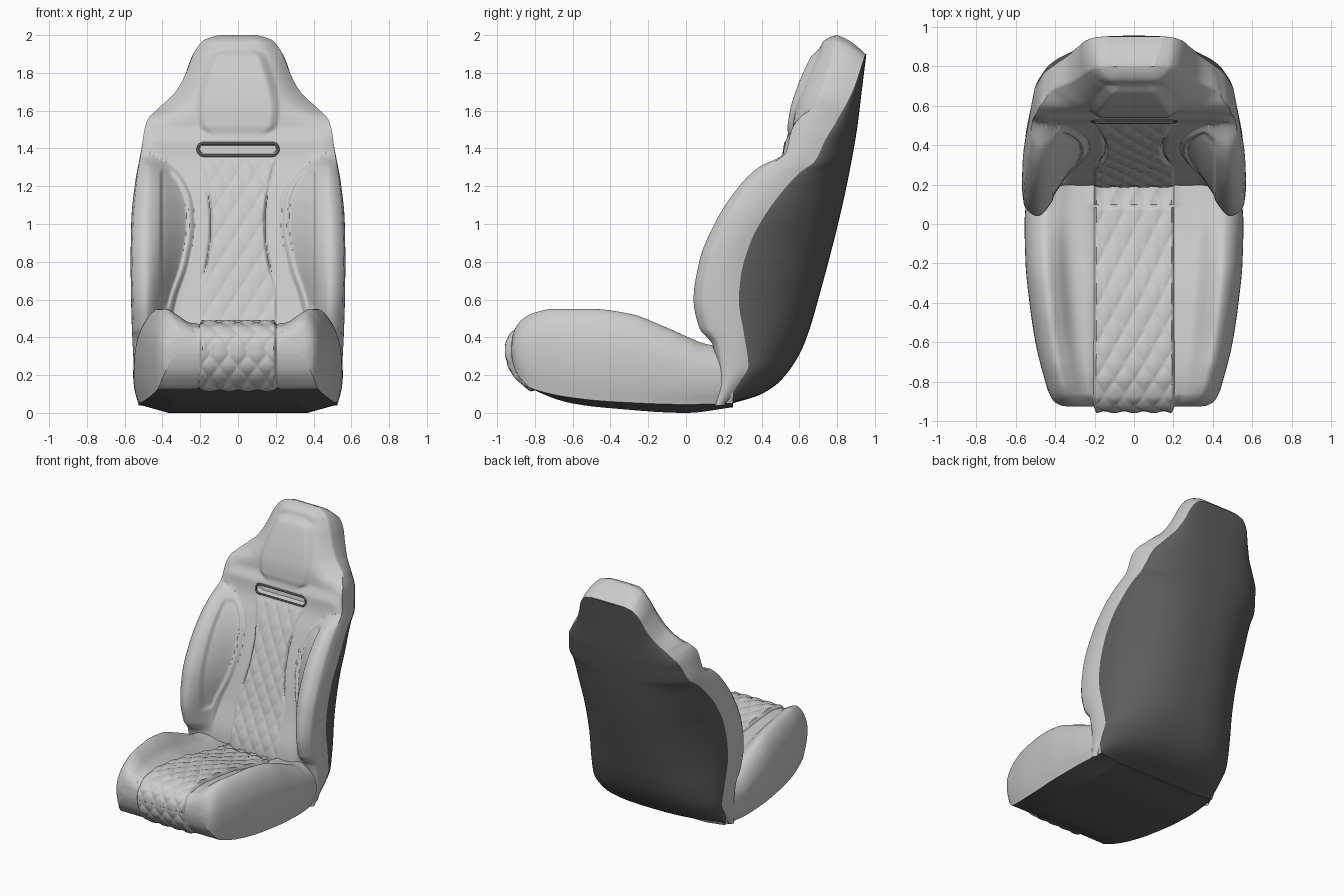
import bpy, bmesh, math
from mathutils import Vector

if "Cube" in bpy.data.objects:
    bpy.data.objects.remove(bpy.data.objects["Cube"])


def curve(*pts):
    """Smooth 1D function through (position, value) pairs."""
    pts = sorted(pts)
    n = len(pts)
    sec = [(pts[i+1][1]-pts[i][1])/(pts[i+1][0]-pts[i][0]) for i in range(n-1)]
    m = [sec[0]] + [0 if a*b <= 0 else 2*a*b/(a+b) for a, b in zip(sec, sec[1:])] + [sec[-1]]

    def f(x):
        x = min(max(x, pts[0][0]), pts[-1][0])
        i = max(j for j in range(n-1) if j == 0 or pts[j][0] <= x)
        h = pts[i+1][0]-pts[i][0]
        t = (x-pts[i][0])/h
        return ((2*t**3-3*t*t+1)*pts[i][1] + (t**3-2*t*t+t)*h*m[i]
                + (3*t*t-2*t**3)*pts[i+1][1] + (t**3-t*t)*h*m[i+1])
    return f


def smooth(a, b, x):
    t = min(max((x-a)/(b-a), 0), 1)
    return t*t*(3-2*t)


def groove(d, width=.008):
    return math.exp(-(d/width)**2)


def quilt(x, s):
    return abs(math.sin(math.pi*(x/.1+s/.16))*math.sin(math.pi*(x/.1-s/.16)))**.5


def surface(name, grids, mat=None, angle=50):
    """Mesh from one or more grids of points, welded where they meet."""
    bm = bmesh.new()
    for rows in grids:
        vs = [[bm.verts.new(p) for p in r] for r in rows]
        for a, b in zip(vs, vs[1:]):
            for i in range(len(a)-1):
                bm.faces.new((a[i], a[i+1], b[i+1], b[i]))
    bmesh.ops.remove_doubles(bm, verts=bm.verts, dist=.0002)
    bmesh.ops.recalc_face_normals(bm, faces=bm.faces)
    me = bpy.data.meshes.new(name)
    bm.to_mesh(me)
    bm.free()
    ob = bpy.data.objects.new(name, me)
    bpy.context.collection.objects.link(ob)
    if mat:
        me.materials.append(mat)
    bpy.ops.object.select_all(action='DESELECT')
    ob.select_set(True)
    bpy.context.view_layer.objects.active = ob
    bpy.ops.object.shade_smooth_by_angle(angle=math.radians(angle))
    return ob


dark = bpy.data.materials.new("dark_shell")
dark.diffuse_color = (.11, .11, .11, 1)
dark.use_nodes = True
dark.node_tree.nodes["Principled BSDF"].inputs["Base Color"].default_value = dark.diffuse_color

# Backrest curves over height: widths, then depths of centre, bolster, edge, seam, back
W = curve((.04, .52), (.2, .54), (.6, .555), (.8, .56), (1, .555), (1.2, .54), (1.4, .51), (1.5, .495),
          (1.55, .48), (1.6, .435), (1.7, .33), (1.8, .275), (1.9, .235), (1.97, .185), (1.99, .14), (2, .10))
WS = curve((.04, .51), (.2, .535), (.6, .555), (1, .553), (1.2, .53), (1.4, .485), (1.5, .46),
           (1.6, .40), (1.7, .325), (1.8, .28), (1.9, .25), (1.98, .2), (2, .15))
YC = curve((.04, .18), (.35, .2), (.6, .27), (.9, .35), (1.2, .45), (1.36, .515), (1.5, .535), (1.6, .55),
           (1.7, .58), (1.8, .62), (1.9, .67), (1.96, .715), (1.99, .765), (2, .8))
YB = curve((.04, .15), (.2, .17), (.36, .14), (.45, .07), (.6, .04), (.8, .07), (1, .15), (1.2, .28),
           (1.3, .38), (1.37, .51), (1.5, .535))
YE = curve((.04, .16), (.2, .19), (.36, .17), (.45, .12), (.6, .09), (.8, .12), (1, .2), (1.2, .33),
           (1.3, .43), (1.38, .53), (1.5, .56), (1.57, .61), (1.62, .68), (1.72, .72), (1.85, .76), (2, .8))
YS = curve((.04, .2), (.16, .28), (.25, .33), (.4, .31), (.6, .28), (.72, .29), (.9, .34), (1.05, .42),
           (1.16, .5), (1.27, .6), (1.33, .68), (1.45, .74), (1.55, .8), (1.7, .88), (1.9, .95))
YK = curve((.04, .2), (.06, .28), (.1, .4), (.17, .5), (.31, .6), (.43, .65), (.6, .7), (.98, .8),
           (1.2, .85), (1.5, .905), (1.7, .93), (1.9, .955))
ZS = curve((0, 0), (1.4, 1.4), (1.6, 1.56), (1.8, 1.75), (2, 1.9))
XI = curve((.3, .38), (.5, .36), (.6, .34), (.8, .275), (1, .245), (1.1, .25), (1.2, .28), (1.3, .36), (1.38, .5))
HEAD = curve((1.45, .1), (1.52, .19), (1.6, .2), (1.88, .13), (1.93, .08))


def front(x, z, slot=True):
    w, ax = W(z), abs(x)
    xi = XI(z)
    y = YC(z)
    # raised head pad
    pad = (1-smooth(HEAD(z)-.03, HEAD(z)+.03, ax))*smooth(1.43, 1.52, z)*(1-smooth(1.88, 1.95, z))
    y += .028*(1-pad)*smooth(1.43, 1.52, z)*(1-smooth(1.9, 1.99, z))
    # side bolsters with inset panels and stitched seams
    if z < 1.5:
        y += (YB(z)-YC(z))*smooth(min(xi, .4)-.04, .49, ax)
    if z < 1.38:
        inset = smooth(xi+.01, xi+.03, ax)*(1-smooth(.4, .415, ax))*smooth(.53, .57, z)*(1-smooth(1.26, 1.3, z))
        y += .022*inset + .008*groove(ax-xi+.015)*smooth(.4, .5, z)
        # quilted centre panel
        pw = min(.2, .14+.5*(z-1)**2)
        fade = 1-smooth(1.32, 1.35, z)
        y -= fade*(1-smooth(pw-.01, pw+.006, ax))*(.004+.008*quilt(x, z))
        y += .014*groove(ax-pw-.004)*smooth(.68, .8, z)*(1-smooth(1.1, 1.22, z))
    # rounding towards the outer edge
    a = .87 - .42*smooth(1.4, 1.6, z)
    t = max(0, (ax/w-a)/(1-a))
    y += (YE(z)-y)*t**2.2
    # recessed slot
    if slot and abs(z-1.395) < .06:
        d = math.hypot(max(ax-.18, 0), z-1.395)
        y += .045*(1-smooth(.026, .033, d))
    return y


NX = 190
zs = [.04+1.86*k/165 for k in range(165)] + [1.9+.1*math.sin(math.pi/2*k/24) for k in range(25)]
face = [[(W(z)*t, front(W(z)*t, z), z) for t in (2*i/NX-1 for i in range(NX+1))] for z in zs]


def seam_pt(p, z):
    return Vector((p[0]*WS(z)/W(z), YS(ZS(z)), ZS(z)))


# Side band running round the outline from the front edge to the shell seam
rim = ([(r[0], z) for r, z in zip(face, zs)] + [(p, 2) for p in face[-1][1:-1]]
       + [(r[-1], z) for r, z in reversed(list(zip(face, zs)))])
band = []
for k in range(9):
    s = k/8
    row = []
    for p, z in rim:
        q = Vector(p).lerp(seam_pt(p, z), s)
        b = math.sin(math.pi*s)
        row.append((q.x*(1+.02*b), q.y, q.z+.014*b*smooth(1.7, 2, z)))
    band.append(row)
surface("backrest", [face, band])

# Dark rear shell
shell = []
for z in zs:
    zz = ZS(z)
    row = []
    for i in range(61):
        s = math.sin(math.pi/2*(i/30-1))
        row.append((WS(z)*s, YS(zz)+(YK(zz)-YS(zz))*max(0, 1-abs(s)**2.6)**.6, zz))
    shell.append(row)
surface("back_shell", [shell], dark)

# Slot bezel
cu = bpy.data.curves.new("slot_bezel", 'CURVE')
cu.dimensions = '3D'
cu.bevel_depth = .007
cu.bevel_resolution = 3
loop = []
for side in (1, -1):
    loop += [(side*(.18+.033*math.cos(a)), 1.395+side*.033*math.sin(a))
             for a in (math.pi*(k/12-.5) for k in range(13))]
    loop += [(side*(.18-.36*k/12), 1.395+side*.033) for k in range(1, 12)]
sp = cu.splines.new('POLY')
sp.points.add(len(loop)-1)
for pt, (x, z) in zip(sp.points, loop):
    pt.co = (x, front(x, z, False), z, 1)
sp.use_cyclic_u = True
bez = bpy.data.objects.new("slot_bezel", cu)
bpy.context.collection.objects.link(bez)
cu.materials.append(dark)

# Cushion curves over depth: width, centre top, bolster top, lower edge, underside
CW = curve((-.925, .34), (-.92, .37), (-.9, .405), (-.86, .43), (-.8, .45), (-.6, .5), (-.4, .53),
           (-.2, .55), (0, .555), (.25, .53))
CC = curve((-.925, .35), (-.92, .38), (-.9, .42), (-.86, .455), (-.75, .475), (-.4, .44), (-.1, .37), (.25, .3))
CB = curve((-.925, .36), (-.92, .4), (-.9, .455), (-.86, .5), (-.8, .53), (-.7, .55), (-.5, .55), (-.3, .525),
           (-.1, .45), (0, .405), (.1, .365), (.25, .34))
CE = curve((-.925, .31), (-.92, .28), (-.9, .22), (-.86, .165), (-.82, .13), (-.6, .08), (-.4, .06), (0, .045), (.25, .05))
CU = curve((-.925, .31), (-.92, .28), (-.9, .22), (-.86, .165), (-.82, .13), (-.6, .05), (-.4, .025), (0, 0), (.25, .03))


def panel(x, y, z, s):
    """Raised quilted strip over the middle of the cushion, rolling over its front."""
    inside = 1-smooth(.19, .205, abs(x))
    f = 1-smooth(-.92, -.8, y)
    h = inside*.012*quilt(x, s)
    up = 1 if z > .33 else -1
    return (x, y-f*(.022*inside+h), z+up*(1-f)*(.006*inside+h-.008*groove(abs(x)-.205)))


def section(y):
    w, c, b, e = CW(y), CC(y), CB(y), CE(y)
    mid = e+(b-e)*.5
    ctrl = [(-.2, c), (0, c), (.21/w, c), (.58, c+(b-c)*.12), (.71, c+(b-c)*.72), (.82, b), (.92, b-(b-mid)*.22),
            (.985, b-(b-mid)*.65), (1, mid-(mid-e)*.15), (.985, e+(mid-e)*.4), (.95, e), (.94, e-.05)]
    out = []
    for i in range(1, len(ctrl)-2):
        p0, p1, p2, p3 = (Vector(q) for q in ctrl[i-1:i+3])
        n = 26 if i == 1 else 6
        for k in range(n):
            t = k/n
            q = .5*(2*p1+(p2-p0)*t+(2*p0-5*p1+4*p2-p3)*t*t+(3*p1-p0-3*p2+p3)*t**3)
            out.append((q.x*w, q.y))
    out.append((.95*w, e))
    return [(-x, z) for x, z in reversed(out[1:])] + out


def under(y):
    row = []
    for i in range(101):
        t = i/50-1
        x = .95*CW(y)*t
        z = CE(y)+(CU(y)-CE(y))*min(1, (1-abs(t))/.3)
        row.append(panel(x, y, z, z*1.3) if y < -.8 else (x, y, z))
    return row


ys = [-.925+1.175*(k/150)**2 for k in range(151)]
lip = -.82
top = [[panel(x, y, z, y+z) for x, z in section(y)] for y in ys]
nose = [[(x, y, .33) for x, y, z in top[0]]]
low = [-.925+.105*(k/24)**2 for k in range(25)]
nose_low = [[(p[0], p[1], .33) for p in under(low[0])]]
surface("seat_cushion", [nose+top, nose_low+[under(y) for y in low]], None, 60)

# Dark underside of the cushion
surface("seat_base", [[under(lip+(.25-lip)*k/50) for k in range(51)]], dark)
